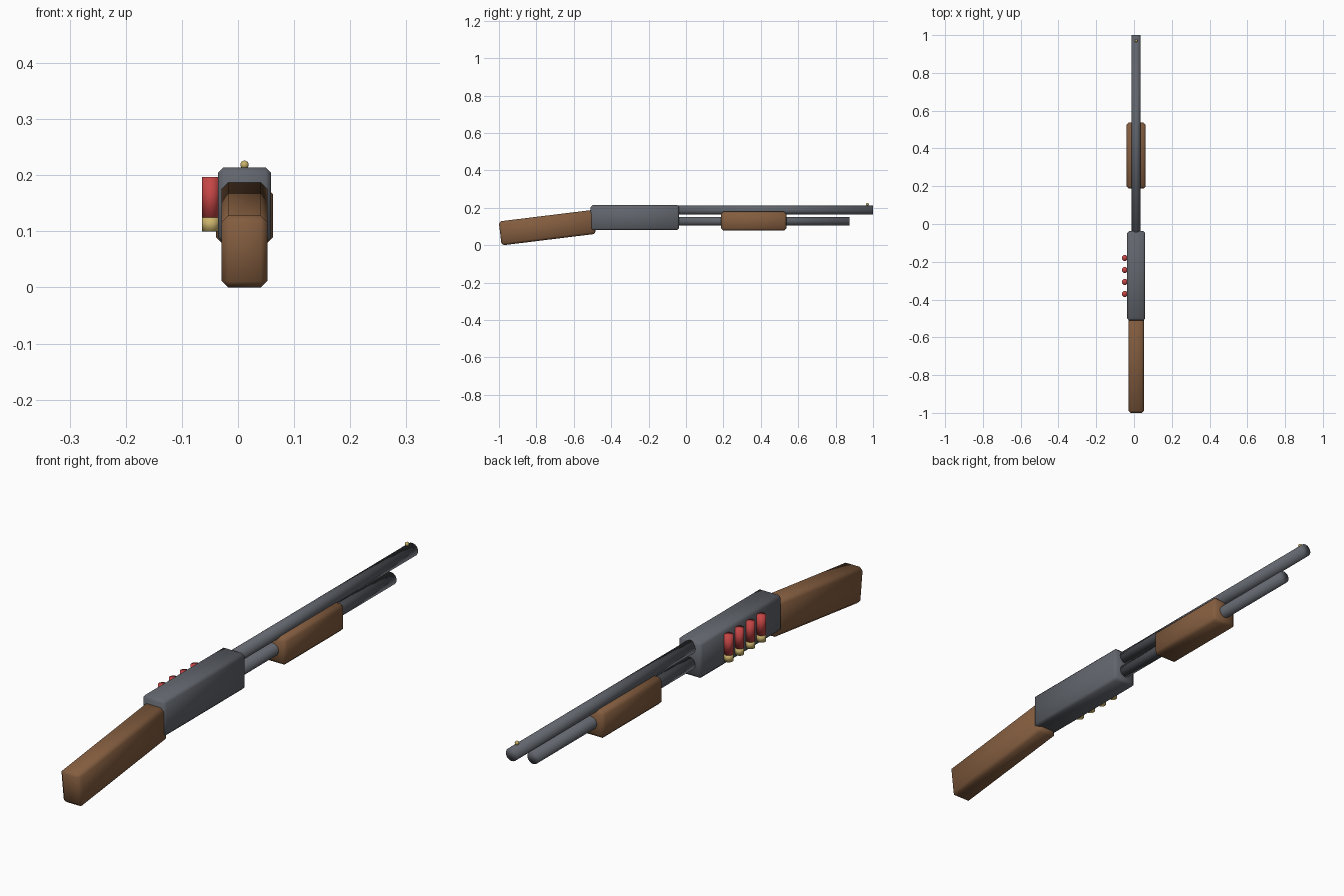
import bpy
import math

if "Cube" in bpy.data.objects:
    bpy.data.objects.remove(bpy.data.objects["Cube"], do_unlink=True)

CX = 0.0116  # centre line of the gun


def material(name, rgb):
    m = bpy.data.materials.new(name)
    m.use_nodes = True
    m.diffuse_color = (*rgb, 1)
    m.node_tree.nodes["Principled BSDF"].inputs["Base Color"].default_value = (*rgb, 1)
    return m


steel = material("blued_steel", (0.12, 0.13, 0.15))
wood = material("walnut_wood", (0.23, 0.11, 0.05))
red = material("shell_red", (0.56, 0.06, 0.06))
brass = material("brass", (0.60, 0.45, 0.15))


def finish(name, mat):
    ob = bpy.context.object
    ob.name = name
    ob.data.materials.append(mat)
    bpy.ops.object.shade_smooth()
    return ob


def block(name, mat, centre, size, bevel, tilt=0):
    """Box with one-step chamfered edges, shaded smooth."""
    bpy.ops.mesh.primitive_cube_add(size=1, location=centre)
    ob = finish(name, mat)
    ob.scale = size
    bpy.ops.object.transform_apply(location=False, rotation=False, scale=True)
    ob.rotation_euler.x = tilt
    mod = ob.modifiers.new("chamfer", "BEVEL")
    mod.width = bevel
    mod.segments = 1
    return ob


def tube(name, mat, radius, y0, y1, z):
    """Round bar along the gun."""
    bpy.ops.mesh.primitive_cylinder_add(
        vertices=24, radius=radius, depth=y1 - y0,
        location=(CX, (y0 + y1) / 2, z), rotation=(math.pi / 2, 0, 0))
    return finish(name, mat)


# Receiver and wooden furniture
block("receiver", steel, (CX, -0.2735, 0.147), (0.095, 0.473, 0.134), 0.010)
block("stock", wood, (CX, -0.7415, 0.0935), (0.082, 0.508, 0.129), 0.012, math.radians(7))
block("fore_end", wood, (CX, 0.362, 0.128), (0.101, 0.35, 0.101), 0.012)

# Barrel, magazine tube and bead sight
tube("barrel", steel, 0.024, -0.10, 1.0, 0.187)
tube("magazine_tube", steel, 0.0235, -0.10, 0.875, 0.128)
bpy.ops.mesh.primitive_uv_sphere_add(segments=16, ring_count=10, radius=0.0075,
                                     location=(CX, 0.97, 0.2185))
finish("bead_sight", brass)

# Spare shells on the right side of the receiver
for i in range(4):
    y = -0.18 - i * 0.0635
    for part, mat, z0, z1 in (("shell_case", red, 0.125, 0.197), ("shell_base", brass, 0.10, 0.125)):
        bpy.ops.mesh.primitive_cylinder_add(vertices=16, radius=0.0158, depth=z1 - z0,
                                            location=(-0.0485, y, (z0 + z1) / 2))
        finish(f"{part}_{i + 1}", mat)
